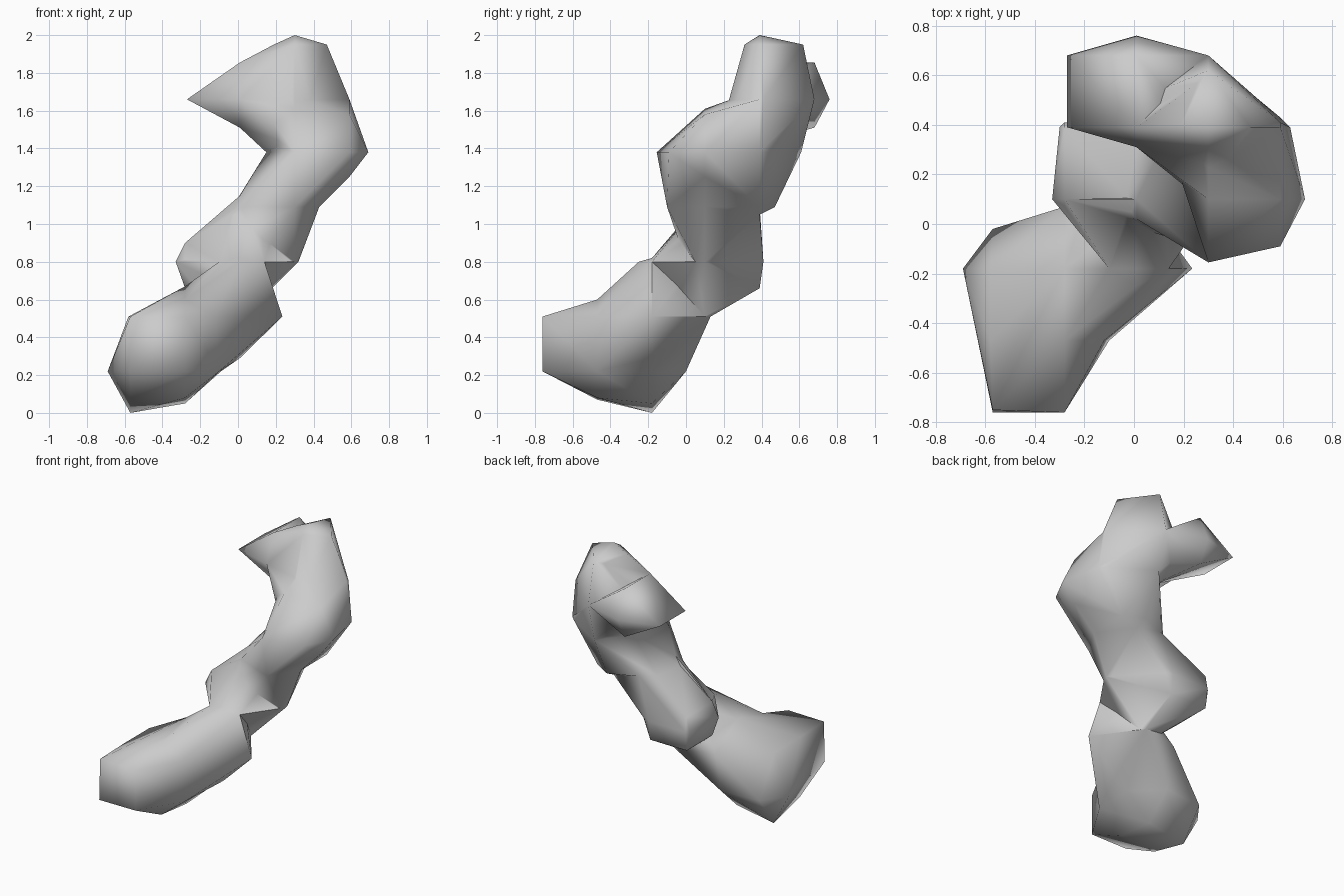
import bpy, bmesh, math


def ring(z, *xy):
    """Horizontal cross-section at height z."""
    return [(x, y, z) for x, y in xy]


def chunk(name, points):
    """Faceted convex lump around the given cross-sections."""
    bm = bmesh.new()
    for p in points:
        bm.verts.new(p)
    bmesh.ops.convex_hull(bm, input=bm.verts)
    loose = [v for v in bm.verts if not v.link_faces]
    bmesh.ops.delete(bm, geom=loose, context='VERTS')
    bmesh.ops.recalc_face_normals(bm, faces=bm.faces)
    me = bpy.data.meshes.new(name)
    bm.to_mesh(me)
    bm.free()
    ob = bpy.data.objects.new(name, me)
    bpy.context.collection.objects.link(ob)
    return ob


# Cross-sections shared by neighbouring lumps
hip = ring(0.80, (0.32, 0.10), (0.30, 0.13), (0.06, 0.39), (0.01, 0.41), (-0.28, 0.41),
           (-0.30, 0.39), (-0.33, 0.10), (-0.28, 0.07), (0.01, 0.0), (0.30, 0.05))
waist = ring(1.09, (0.43, 0.10), (0.10, 0.39),
             (0.01, 0.31), (-0.03, 0.10), (0.01, 0.02), (0.30, -0.10))
chest = ring(1.38, (0.69, 0.10), (0.63, 0.39), (0.59, 0.43), (0.30, 0.61),
             (0.15, 0.39), (0.27, 0.10), (0.30, -0.155), (0.59, -0.09))

# Foot: large lump reaching forward and left
foot = chunk("foot",
             [(-0.57, -0.18, 0.0), (-0.28, -0.18, 0.05), (-0.57, -0.47, 0.07),
              (-0.28, -0.47, 0.08)]
             + ring(0.22, (-0.69, -0.18), (-0.61, -0.47), (-0.57, -0.76), (-0.28, -0.76),
                    (-0.10, -0.47), (-0.09, -0.18), (-0.28, 0.0), (-0.57, -0.02))
             + ring(0.51, (-0.12, -0.47), (-0.28, -0.76), (-0.57, -0.75),
                    (-0.58, -0.47), (-0.58, -0.18), (-0.28, 0.07))
             + [(-0.28, -0.47, 0.60), (-0.28, -0.18, 0.67)])

# Ankle: rises from the foot towards the hip
ankle = chunk("ankle",
              ring(0.22, (-0.10, -0.47), (-0.09, -0.18), (-0.28, 0.0))
              + ring(0.51, (0.235, -0.18), (0.01, -0.36), (-0.12, -0.47),
                     (-0.28, 0.07), (0.01, 0.13), (0.03, 0.10))
              + [(0.01, -0.18, 0.29), (-0.28, -0.47, 0.60), (-0.28, -0.18, 0.67)]
              + ring(0.80, (-0.10, -0.18), (0.01, -0.25), (0.14, -0.18), (0.01, 0.05))
              + [(0.01, -0.18, 0.82)])

# Hip: bulge linking the ankle to the stem
hip_lump = chunk("hip", hip + ring(0.51, (0.03, 0.10), (0.01, 0.13), (-0.10, -0.1))
                 + ring(0.66, (0.01, 0.39), (-0.28, 0.39), (-0.28, 0.10))
                 + ring(0.80, (-0.10, -0.18), (0.14, -0.18))
                 + [(-0.28, 0.10, 0.82), (0.0, 0.2, 0.82)])

# Instep: sloping front bridge between ankle and stem
instep = chunk("instep", ring(0.80, (-0.10, -0.18), (0.14, -0.18), (-0.28, 0.07), (0.29, 0.06))
               + [(0.01, -0.18, 0.82), (0.01, 0.10, 1.15), (-0.03, 0.10, 1.09),
                  (-0.28, 0.10, 0.90), (0.2, 0.15, 1.0)])

# Stem: leaning upright pieces
lower_stem = chunk("lower_stem", hip + waist + [(0.01, 0.39, 0.88), (0.30, 0.39, 1.05)]
                   + ring(0.90, (-0.28, 0.10), (-0.28, 0.39)))
upper_stem = chunk("upper_stem", waist + chest
                   + [(0.59, 0.10, 1.25), (0.43, 0.39, 1.09), (0.30, 0.47, 1.09),
                      (0.30, 0.39, 1.05), (0.01, 0.10, 1.15)])

# Shoulder and collar: sloping front of the top block
shoulder = chunk("shoulder", chest + [(0.30, 0.10, 1.61), (0.59, 0.10, 1.58)]
                 + ring(1.66, (0.30, 0.24), (0.59, 0.39), (0.30, 0.67), (0.10, 0.45)))
collar = chunk("collar", [(0.01, 0.31, 1.66), (0.01, 0.39, 1.51), (0.30, 0.10, 1.61),
                          (0.27, 0.10, 1.38), (0.15, 0.39, 1.38), (0.30, 0.24, 1.66),
                          (0.35, 0.45, 1.6)])

# Head: top block ending in a shallow point
head = chunk("head", ring(1.38, (0.63, 0.39), (0.30, 0.61), (0.15, 0.39), (0.30, 0.15))
             + ring(1.66, (0.30, 0.24), (0.59, 0.39), (0.59, 0.41), (0.30, 0.68), (0.01, 0.5))
             + ring(1.95, (0.19, 0.40), (0.30, 0.62), (0.47, 0.39), (0.30, 0.31))
             + [(0.30, 0.39, 2.0)])

# Beak: wedge pointing left from the head, with a web joining it to the top
beak = chunk("beak", ring(1.66, (-0.27, 0.39), (-0.27, 0.68), (0.01, 0.76), (0.16, 0.68),
                          (0.30, 0.68), (0.30, 0.26), (0.01, 0.31))
             + ring(1.51, (0.01, 0.39), (0.01, 0.68)) + ring(1.855, (0.01, 0.39), (0.01, 0.68))
             + [(0.15, 0.39, 1.435)])
web = chunk("web", [(0.01, 0.39, 1.855), (0.19, 0.40, 1.95), (0.01, 0.31, 1.66),
                    (0.30, 0.24, 1.66), (0.30, 0.31, 1.95), (0.30, 0.68, 1.66),
                    (0.30, 0.60, 1.94)])

# Fuse all lumps into one body
body = foot
bpy.context.view_layer.objects.active = body
for part in (ankle, hip_lump, instep, lower_stem, upper_stem, shoulder, collar,
             head, beak, web):
    mod = body.modifiers.new("fuse", 'BOOLEAN')
    mod.operation = 'UNION'
    mod.solver = 'EXACT'
    mod.object = part
    bpy.ops.object.modifier_apply(modifier=mod.name)
    bpy.data.objects.remove(part)
body.name = "twisted_body"

# Clean seams and shade smoothly
bm = bmesh.new()
bm.from_mesh(body.data)
bmesh.ops.remove_doubles(bm, verts=bm.verts, dist=0.015)
bmesh.ops.triangulate(bm, faces=bm.faces)
bm.to_mesh(body.data)
bm.free()
bpy.ops.object.select_all(action='DESELECT')
body.select_set(True)
bpy.ops.object.shade_smooth_by_angle(angle=math.radians(75))
